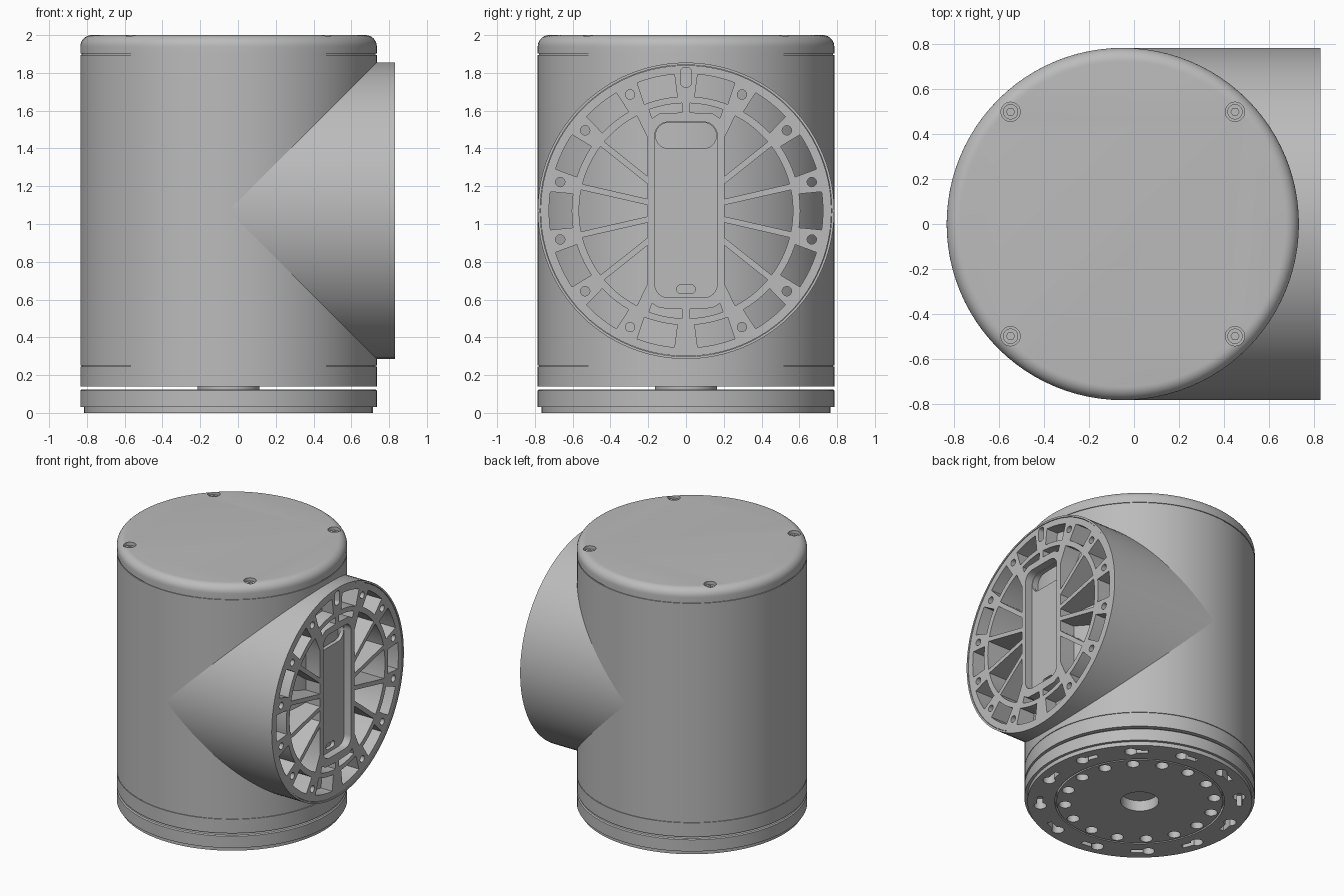
import bpy, bmesh, math
from math import cos, sin, radians, pi, sqrt

if "Cube" in bpy.data.objects:
    bpy.data.objects.remove(bpy.data.objects["Cube"])

grey = bpy.data.materials.new("satin grey")
grey.use_nodes = True
COLOUR = (0.5, 0.5, 0.5, 1)
grey.diffuse_color = COLOUR
grey.node_tree.nodes["Principled BSDF"].inputs["Base Color"].default_value = COLOUR

R = 0.785       # radius of body and branch
CX = -0.05      # body axis
CZ = 1.07       # branch axis height
SEG = 96


def select(ob):
    bpy.ops.object.select_all(action='DESELECT')
    ob.select_set(True)
    bpy.context.view_layer.objects.active = ob


def finish(ob):
    ob.data.materials.clear()
    ob.data.materials.append(grey)
    select(ob)
    bpy.ops.object.shade_smooth_by_angle(angle=radians(30))
    return ob


def lathe(name, profile, loc=(CX, 0, 0), seg=SEG):
    """Closed solid of revolution from (radius, height) points, bottom to top."""
    bm = bmesh.new()
    rings = [[bm.verts.new((r * cos(2 * pi * i / seg), r * sin(2 * pi * i / seg), z))
              for i in range(seg)] for r, z in profile]
    for a, b in zip(rings, rings[1:]):
        for i in range(seg):
            j = (i + 1) % seg
            bm.faces.new((a[i], a[j], b[j], b[i]))
    bm.faces.new(rings[0][::-1])
    bm.faces.new(rings[-1])
    me = bpy.data.meshes.new(name)
    bm.to_mesh(me)
    bm.free()
    ob = bpy.data.objects.new(name, me)
    ob.location = loc
    bpy.context.collection.objects.link(ob)
    return ob


def plate(name, loops, low, high, sideways=False):
    """Flat outline with holes, extruded from low to high along z (or x)."""
    cu = bpy.data.curves.new(name, 'CURVE')
    cu.dimensions = '2D'
    cu.fill_mode = 'BOTH'
    cu.extrude = (high - low) / 2
    for loop in loops:
        sp = cu.splines.new('POLY')
        sp.points.add(len(loop) - 1)
        for p, (x, y) in zip(sp.points, loop):
            p.co = (x, y, 0, 1)
        sp.use_cyclic_u = True
    ob = bpy.data.objects.new(name, cu)
    bpy.context.collection.objects.link(ob)
    mid = (low + high) / 2
    if sideways:
        ob.rotation_euler = (pi / 2, 0, pi / 2)
        ob.location = (mid, 0, CZ)
    else:
        ob.location = (CX, 0, mid)
    select(ob)
    bpy.ops.object.convert(target='MESH')
    return finish(bpy.context.object)


def polar(r, deg):
    return (r * cos(radians(deg)), r * sin(radians(deg)))


def arc(r, a, b, n=8):
    return [polar(r, a + (b - a) * i / n) for i in range(n + 1)]


def circle(r, x=0, y=0, n=SEG):
    return [(x + r * cos(2 * pi * i / n), y + r * sin(2 * pi * i / n)) for i in range(n)]


def rounded(w, h, r, x=0, y=0):
    """Rounded rectangle with half sizes w and h."""
    pts = []
    for k, (sx, sy) in enumerate(((1, 1), (-1, 1), (-1, -1), (1, -1))):
        pts += [(x + sx * (w - r) + px, y + sy * (h - r) + py)
                for px, py in arc(r, 90 * k, 90 * k + 90, 6)]
    return pts


def mirrored(loop, sx, sy):
    return [(x * sx, y * sy) for x, y in loop]


# Main body: lower band, thin seams, barrel and rounded cap
g = 0.006
fillet = [(R - 0.06 + 0.06 * cos(t * pi / 16), 1.94 + 0.06 * sin(t * pi / 16)) for t in range(9)]
body = lathe("body", [(R, 0.14), (R, 0.245), (R - g, 0.245), (R - g, 0.25), (R, 0.25),
                      (R, 1.895), (R - g, 1.895), (R - g, 1.902), (R, 1.902)] + fillet)

# Counterbored screws in the cap
for x in (-0.5, 0.5):
    for y in (-0.5, 0.5):
        cutter = lathe("screw_cutter", [(0.043, 1.95), (0.043, 2.1)], (CX + x, y, 0), 32)
        cutter.hide_render = True
        select(body)
        mod = body.modifiers.new("counterbore", 'BOOLEAN')
        mod.operation, mod.solver, mod.object = 'DIFFERENCE', 'EXACT', cutter
        bpy.ops.object.modifier_apply(modifier=mod.name)
        bpy.data.objects.remove(cutter)
        head = plate("cap_screw", [circle(0.034, 0, 0, 32), circle(0.018, 0, 0, 6)], 1.94, 1.98)
        head.location.x, head.location.y = CX + x, y
finish(body)

# Branch flange outline with its openings
STEP = 360 / 14
face = [circle(0.77), rounded(0.165, 0.465, 0.07, 0, 0.005),
        rounded(0.027, 0.052, 0.02, 0, 0.707)]
for k in range(14):
    a = 90 + STEP * k
    if k % 7:
        face.append(circle(0.025, *polar(0.683, a), 16))           # bolt holes
    c = a + STEP / 2
    face.append(arc(0.725, c - 8, c + 8) + arc(0.605, c + 8.5, c - 8.5))  # rim pockets


def wedge(low, high, inner=0.205, outer=0.566, half=0.016):
    """Pocket between two spokes, cut off by the straight side of the slot rim."""
    def edge(deg, off):
        c, s = cos(radians(deg)), sin(radians(deg))
        return (inner, (inner * s + off) / c), math.degrees(math.atan2(off, sqrt(outer**2 - off**2))) + deg
    p, a = edge(low, half)
    q, b = edge(high, -half)
    return [p] + arc(outer, a, b) + [q]


for s in (1, -1):
    face.append(mirrored(wedge(-STEP / 2, STEP / 2), s, 1))
    for t in (1, -1):
        for k in (0.5, 1.5):
            face.append(mirrored(wedge(STEP * k, STEP * (k + 1)), s, t))
        end_pocket = arc(0.57, 70, 88) + [(0.02, 0.52), (0.14, 0.515), (0.18, 0.49)]
        face.append(mirrored(end_pocket, s, t))

plate("branch_flange", face, CX, 0.826, True)
plate("branch_shell", [circle(R), circle(0.772)], CX, 0.83, True)

# Slot floor with a large and a small opening
plate("slot_floor", [rounded(0.17, 0.47, 0.07, 0, 0.005), rounded(0.16, 0.068, 0.066, 0, 0.398),
                     rounded(0.05, 0.022, 0.021, 0, -0.415)], 0.74, 0.768, True)

# Rotating base: shaft, disc and drilled underside
lathe_parts = [lathe("shaft", [(0.165, 0.1), (0.165, 0.16)]),
               lathe("base_disc", [(R, 0.08), (R, 0.118), (R - 0.007, 0.125)])]
for ob in lathe_parts:
    finish(ob)


def keyhole(deg):
    """Round hole with a narrower slot running along the ring."""
    r, w = 0.68, 0.018
    hole = [(r * cos(radians(deg)) + 0.042 * cos(radians(deg + t)),
             r * sin(radians(deg)) + 0.042 * sin(radians(deg + t))) for t in range(-245, 66, 10)]
    return hole + arc(r + w, deg + 4, deg + 10, 4) + arc(r - w, deg + 10, deg + 4, 4)


keyholes = [keyhole(15 + 30 * k) for k in range(12)]
inner_holes = [circle(0.13, n=48)] + [circle(0.043, *polar(0.51, 22.5 * k), 20) for k in range(16)]
plate("base_core", [circle(R)] + keyholes + inner_holes, 0.03, 0.08)
plate("base_outer_ring", [circle(0.765), circle(0.578)] + keyholes, 0.0, 0.03)
plate("base_inner_disc", [circle(0.566)] + inner_holes, 0.0, 0.03)
